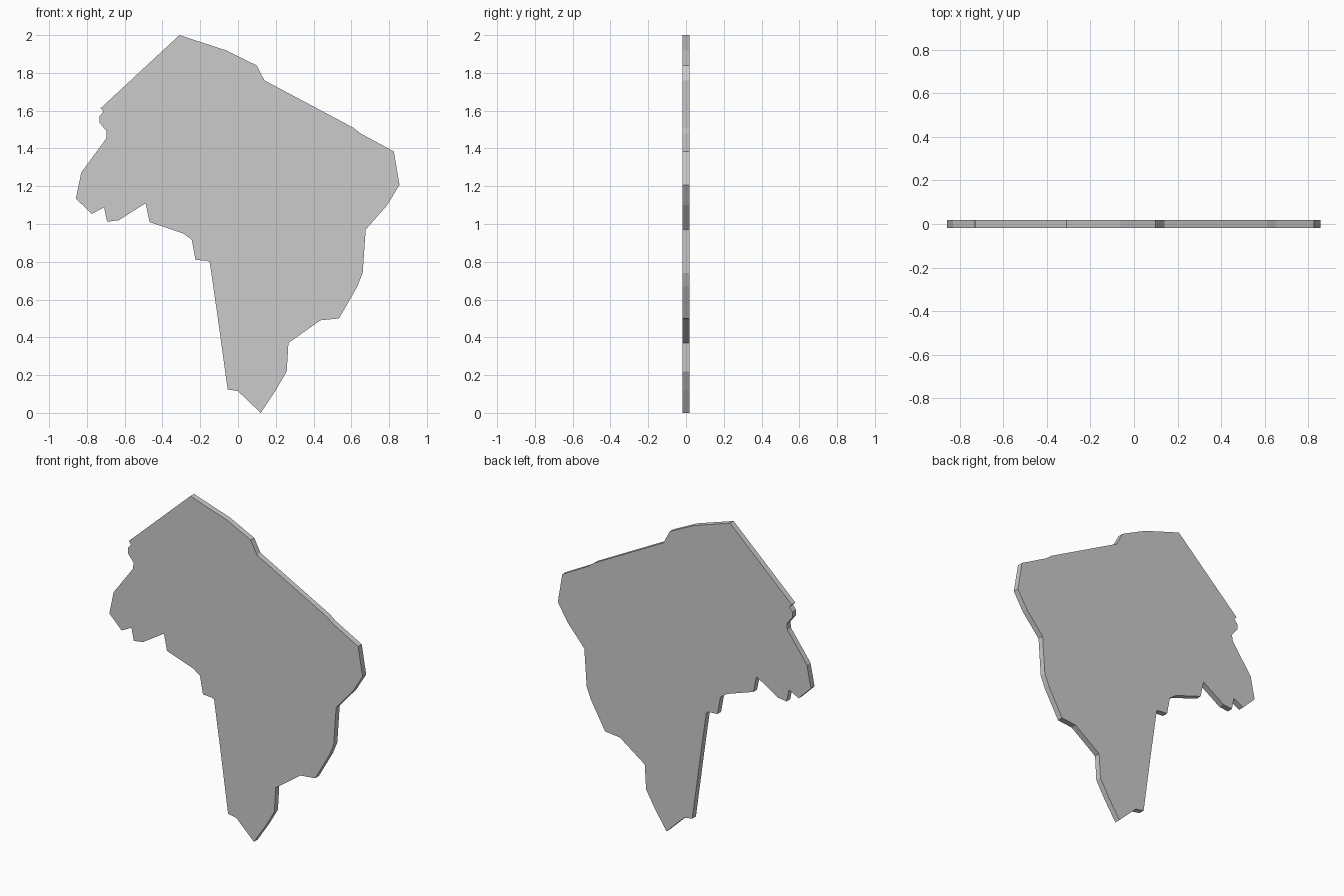
import bpy, bmesh

HALF = 0.0175  # half the plate thickness

# Outline in the x-z plane, clockwise from the top corner
outline = [
    (-0.31, 2.0), (-0.065, 1.92), (0.098, 1.84), (0.14, 1.76), (0.61, 1.51),
    (0.648, 1.48), (0.825, 1.384), (0.855, 1.207), (0.79, 1.10), (0.676, 0.97),
    (0.66, 0.74), (0.632, 0.67), (0.535, 0.50), (0.436, 0.49), (0.267, 0.37),
    (0.258, 0.22), (0.20, 0.12), (0.12, 0.0), (0.0, 0.115), (-0.055, 0.125),
    (-0.108, 0.51), (-0.15, 0.80), (-0.167, 0.806), (-0.225, 0.81),
    (-0.245, 0.917), (-0.29, 0.95), (-0.468, 1.01), (-0.489, 1.11),
    (-0.632, 1.02), (-0.693, 1.012), (-0.709, 1.088), (-0.775, 1.053),
    (-0.858, 1.135), (-0.83, 1.272), (-0.698, 1.452), (-0.695, 1.49),
    (-0.733, 1.537), (-0.733, 1.57), (-0.712, 1.595), (-0.727, 1.613),
]

# Flat map plate: one outline face extruded through its thickness
bm = bmesh.new()
face = bm.faces.new([bm.verts.new((x, -HALF, z)) for x, z in outline])
ext = bmesh.ops.extrude_face_region(bm, geom=[face], use_keep_orig=True)
moved = [g for g in ext["geom"] if isinstance(g, bmesh.types.BMVert)]
bmesh.ops.translate(bm, verts=moved, vec=(0, 2 * HALF, 0))
bmesh.ops.recalc_face_normals(bm, faces=bm.faces[:])
mesh = bpy.data.meshes.new("continent_plate")
bm.to_mesh(mesh)
bm.free()
bpy.context.collection.objects.link(bpy.data.objects.new("continent_plate", mesh))
